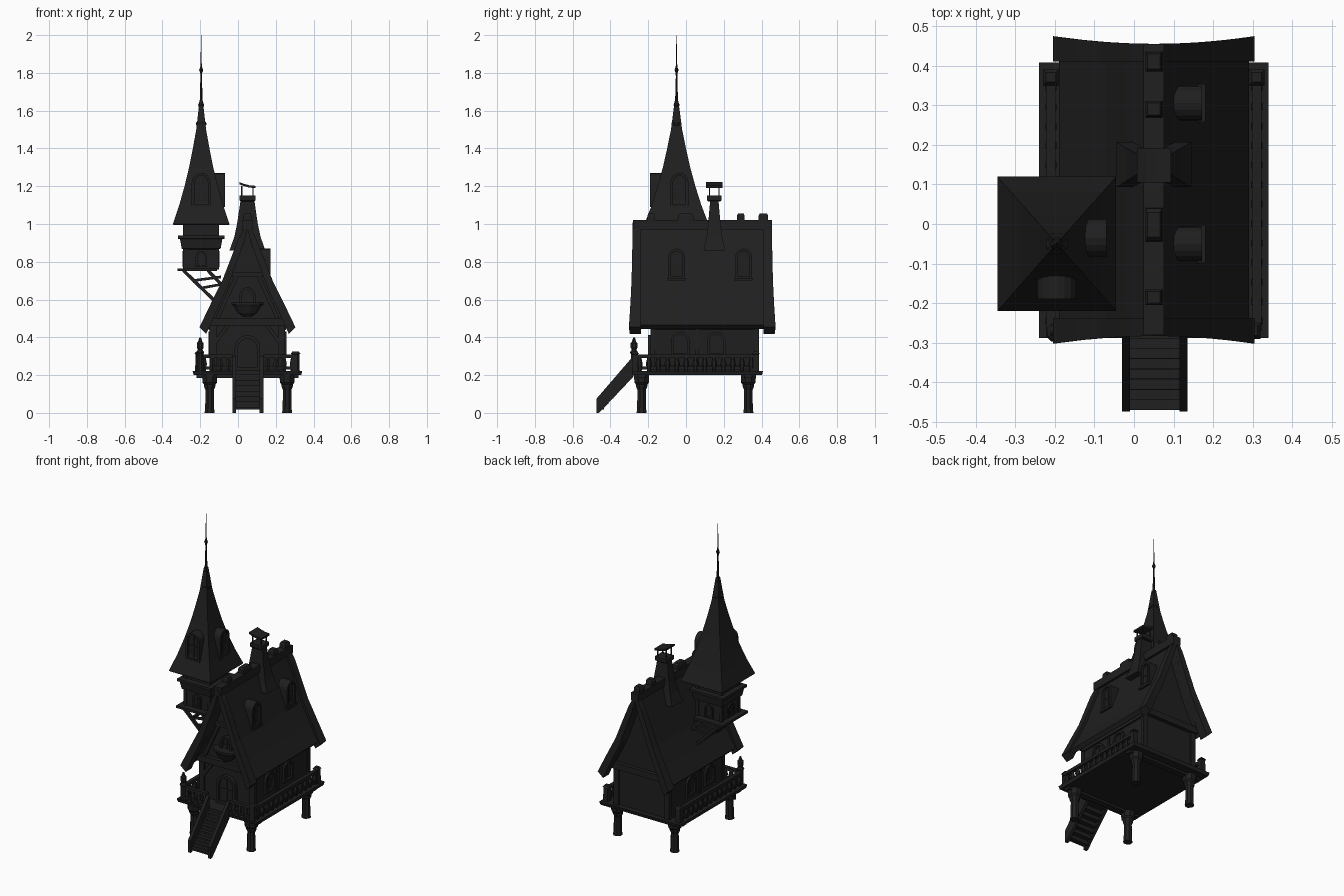
import bpy, bmesh
from math import pi, sin, cos
from mathutils import Vector, Matrix

if "Cube" in bpy.data.objects:
    bpy.data.objects.remove(bpy.data.objects["Cube"])

SOOT = (0.014, 0.014, 0.014, 1)
mat = bpy.data.materials.new("soot_black")
mat.use_nodes = True
mat.diffuse_color = SOOT
bsdf = mat.node_tree.nodes["Principled BSDF"]
bsdf.inputs["Base Color"].default_value = SOOT
bsdf.inputs["Roughness"].default_value = 0.9
CX = 0.05          # house centre line
TX, TY = -0.195, -0.05   # tower axis


def finish(name, bm, matrix=None):
    if matrix:
        bm.transform(matrix)
    bmesh.ops.recalc_face_normals(bm, faces=bm.faces)
    me = bpy.data.meshes.new(name)
    bm.to_mesh(me)
    bm.free()
    me.materials.append(mat)
    ob = bpy.data.objects.new(name, me)
    bpy.context.scene.collection.objects.link(ob)
    return ob


def loft(name, rings, cap=True, closed=False, matrix=None):
    """Skin a list of equal-length point rings."""
    bm = bmesh.new()
    vs = [[bm.verts.new(p) for p in r] for r in rings]
    n = len(vs[0])
    pairs = list(zip(vs, vs[1:])) + ([(vs[-1], vs[0])] if closed else [])
    for a, b in pairs:
        for i in range(n):
            j = (i + 1) % n
            bm.faces.new((a[i], a[j], b[j], b[i]))
    if cap and not closed:
        bm.faces.new(vs[0])
        bm.faces.new(vs[-1])
    return finish(name, bm, matrix)


def box(name, x, y, z):
    ring = lambda h: [(x[0], y[0], h), (x[1], y[0], h), (x[1], y[1], h), (x[0], y[1], h)]
    return loft(name, [ring(z[0]), ring(z[1])])


def stack(name, cx, cy, levels, sides=4, aspect=1.0):
    """Tower of rings: levels are (z, half width)."""
    k = 1 / cos(pi / sides)
    rings = [[(cx + r * k * cos(2 * pi * (i + .5) / sides),
               cy + r * k * aspect * sin(2 * pi * (i + .5) / sides), z)
              for i in range(sides)] for z, r in levels]
    return loft(name, rings)


def beam(name, p, q, w, h=None):
    p, q, h = Vector(p), Vector(q), h or w
    d = q - p
    m = Matrix.Translation((p + q) / 2) @ d.to_track_quat('X', 'Z').to_matrix().to_4x4()
    bm = bmesh.new()
    bmesh.ops.create_cube(bm, size=1, matrix=m @ Matrix.Diagonal((d.length, w, h, 1)))
    return finish(name, bm)


def arch(w, h, y, n=8):
    """Round-headed outline standing on z = 0."""
    r = w / 2
    return [(-r, y, 0), (r, y, 0)] + [
        (r * cos(pi * i / n), y, h - r + r * sin(pi * i / n)) for i in range(n + 1)]


def opening(name, loc, angle, w, h, depth, rim=.014, proud=.015):
    """Arched frame with pane and glazing bars, facing -y before rotation."""
    m = Matrix.Translation(loc) @ Matrix.Rotation(angle, 4, 'Z')
    inner = lambda y: [(x, y, z + rim) for x, y, z in arch(w - 2 * rim, h - 2 * rim, y)]
    loft(name + "_frame", [arch(w, h, depth), arch(w, h, -proud), inner(-proud), inner(depth)],
         closed=True, matrix=m)
    loft(name + "_pane", [inner(0), inner(depth)], matrix=m)
    for a, b in (((0, 0, rim), (0, 0, h - rim)), ((-w / 2 + rim, 0, h * .5), (w / 2 - rim, 0, h * .5))):
        beam(name + "_bar", m @ Vector(a), m @ Vector(b), .008)


# Deck on four posts
stack("deck", .05, .06, [(.2, .285), (.222, .29)], aspect=1.2)
for x in (-.15, .26):
    for y in (-.235, .33):
        stack("post", x, y, [(0, .027), (.02, .024), (.12, .022), (.14, .03), (.15, .03),
                             (.16, .038), (.195, .04), (.2, .04)], 8)
for y in (-.235, .33):
    box("deck_joist", (-.22, .32), (y - .02, y + .02), (.185, .202))

# Walls with gables, and the timber frame on them
outline = [(-.19, .22), (.19, .22), (.195, .5), (.12, .68), (.06, .83), (0, .99),
           (-.06, .83), (-.12, .68), (-.195, .5)]
loft("walls", [[(CX + x, y, z) for x, z in outline] for y in (-.175, .375)])
for s in (-1, 1):
    for y in (-.175, .375):
        box("corner_timber", sorted((CX + s * .165, CX + s * .2)), (y - .012, y + .012), (.22, .47))
    box("side_sill", sorted((CX + s * .185, CX + s * .2)), (-.175, .375), (.22, .25))
    box("side_plate", sorted((CX + s * .185, CX + s * .205)), (-.175, .375), (.44, .47))
    box("side_stud", sorted((CX + s * .185, CX + s * .2)), (.05, .07), (.22, .46))
    for y in (-.03, .16):
        opening("side_window", (CX + s * .192, y, .3), s * pi / 2, .1, .13, .02)
    beam("front_brace", (CX + s * .18, -.178, .36), (CX + s * .1, -.178, .47), .02)
    beam("gable_brace", (CX + s * .16, -.18, .5), (CX + s * .06, -.18, .72), .02)
for y in (-.185, .385):
    box("gable_beam", (CX - .205, CX + .205), (y - .015, y + .015), (.46, .5))
box("collar_beam", (CX - .08, CX + .08), (-.195, -.17), (.72, .745))

# Front door, gable window and its bowl balcony
opening("door", (CX, -.185, .222), 0, .135, .19, .02, rim=.018)
opening("gable_window", (CX, -.185, .55), 0, .085, .115, .02)
stack("balcony", CX, -.195, [(.51, .02), (.53, .05), (.56, .07), (.575, .085), (.585, .085)],
      12, aspect=.6)

# Main roof: flared shell with heavier barge trim at both ends
profile = [(0, 1.0), (.03, .92), (.07, .82), (.12, .69), (.18, .57), (.24, .465)]


def roof_shell(name, out, thick, front, back):
    """front and back give y from the distance to the ridge."""
    half = [(x + out * (x > 0), z + out * .6 - (.02 if x > .2 else 0) * (out > 0)) for x, z in profile]
    top = [(-x, z) for x, z in half[:0:-1]] + half
    low = [(x * (1 - thick * .35 / .24) - (thick * .5 if x > 0 else -thick * .5 if x < 0 else 0),
            z - thick * .9) for x, z in top]
    ring = lambda f: [(CX + x, f(abs(x)), z) for x, z in top + low[::-1]]
    a, b = ring(front), ring(back)
    bm = bmesh.new()
    va, vb = [bm.verts.new(p) for p in a], [bm.verts.new(p) for p in b]
    n, m = len(va), len(top)
    for i in range(n):
        j = (i + 1) % n
        bm.faces.new((va[i], va[j], vb[j], vb[i]))
    for v in (va, vb):
        for i in range(m - 1):
            bm.faces.new((v[i], v[i + 1], v[n - 2 - i], v[n - 1 - i]))
    return finish(name, bm)


roof_shell("roof", 0, .022, lambda d: -.26, lambda d: .43)
roof_shell("front_barge", .014, .04, lambda d: -.283 - .3 * d * d, lambda d: -.237)
roof_shell("back_barge", .014, .04, lambda d: .41, lambda d: .455 + .3 * d * d)

# Ridge capping with raised blocks
box("ridge_cap", (CX - .026, CX + .026), (-.28, .455), (.97, 1.022))
for y, w in ((-.185, .02), (-.002, .043), (.29, .021), (.41, .026)):
    stack("ridge_block", CX, y, [(1.0, .022), (1.045, .021), (1.056, .016)], aspect=w / .022)

# Roof dormers on the left slope
for y in (-.05, .305):
    opening("roof_dormer", (CX + .107, y, .71), pi / 2, .088, .16, .1)
    box("dormer_sill", (.13, .18), (y - .048, y + .048), (.7, .715))

# Chimney straddling the ridge
stack("chimney", CX, .15, [(.86, .095), (.93, .07), (1.0, .055), (1.08, .043), (1.13, .036)], aspect=.6)
stack("chimney_collar", CX, .15, [(1.12, .036), (1.125, .042), (1.15, .042), (1.152, .036)], aspect=.9)
for x in (-.03, .03):
    for y in (.125, .175):
        beam("cap_leg", (CX + x, y, 1.15), (CX + x, y, 1.2), .006)
cap = [(-.043, 1.222), (-.02, 1.213), (.01, 1.205), (.043, 1.202)]
loft("chimney_cap", [[(CX + x, y, z) for x, z in cap + [(x, z - .012) for x, z in cap[::-1]]]
                     for y in (.105, .192)])

# Hanging tower: floor, body, corbelled band, struts
box("tower_floor", (TX - .125, TX + .085), (TY - .13, TY + .13), (.75, .765))
stack("tower_body", TX, TY, [(.76, .088), (1.02, .09)])
stack("tower_band", TX, TY, [(.865, .09), (.87, .103), (.92, .112), (.922, .123), (.938, .123), (.94, .09)])
for a in range(4):
    d = Matrix.Rotation(a * pi / 2, 3, 'Z') @ Vector((0, -.09, 0))
    opening("tower_window", (TX + d.x, TY + d.y, .772), a * pi / 2, .06, .085, .02, rim=.01, proud=.008)
for x in (-.085, .085):
    for y in (-.085, .085):
        box("tower_corner", (TX + x - .01, TX + x + .01), (TY + y - .01, TY + y + .01), (.76, 1.0))
for y in (TY - .1, TY + .1):
    beam("long_strut", (-.29, y, .755), (-.1, y, .57), .018)
    beam("short_strut", (-.16, y, .755), (-.06, y, .65), .018)
    beam("strut_tie", (-.24, y, .7), (-.09, y, .72), .014)
    beam("strut_tie", (-.2, y, .66), (-.09, y, .68), .014)
for x, z in ((-.23, .695), (-.15, .62)):
    beam("strut_rung", (x, TY - .1, z), (x, TY + .1, z), .014)

# Tower spire, dormers and finial
stack("spire", TX, TY, [(.995, .145), (1.0, .15), (1.1, .116), (1.2, .088), (1.3, .064),
                        (1.4, .044), (1.5, .026), (1.65, .009)], aspect=1.13)
opening("spire_dormer", (TX, TY - .125, 1.09), 0, .1, .18, .1)
opening("spire_dormer", (TX + .11, TY + .015, 1.09), pi / 2, .095, .18, .1)
stack("finial_ring", TX, TY, [(1.515, .02), (1.525, .027), (1.535, .027), (1.55, .016)], 8)
stack("finial_collar", TX, TY, [(1.61, .01), (1.63, .016), (1.65, .008)], 8)
stack("finial_spike", TX, TY, [(1.64, .008), (1.78, .004), (1.8, .005), (1.815, .011), (1.83, .005),
                               (1.85, .003), (2.0, .001)], 8)

# Stairs
STEPS = 7
for i in range(STEPS):
    y, z = -.455 + i * .026, .03 + i * .029
    box("stair_tread", (-.015, .12), (y - .015, y + .02), (z - .012, z))
    box("stair_riser", (-.015, .12), (y + .01, y + .016), (z - .012, z + .02))
side = [(-.474, 0), (-.46, 0), (-.28, .19), (-.28, .3), (-.474, .075)]
for x in (-.03, .115):
    loft("stair_stringer", [[(a, y, z) for y, z in side] for a in (x, x + .02)])


# Railings round the front and both sides
def railing(a, b, count):
    a, b = Vector(a), Vector(b)
    lift = lambda p, z: (p.x, p.y, z)
    beam("top_rail", lift(a, .3), lift(b, .3), .024, .02)
    beam("low_rail", lift(a, .238), lift(b, .238), .014)
    for i in range(count):
        p = a.lerp(b, (i + .5) / count)
        stack("baluster", p.x, p.y, [(.22, .009), (.26, .014), (.295, .007)], 6)


railing((-.2, -.27, 0), (-.03, -.27, 0), 4)
railing((.135, -.27, 0), (.31, -.27, 0), 4)
railing((-.21, -.27, 0), (-.21, .37, 0), 13)
railing((.31, -.27, 0), (.31, .37, 0), 13)
for x, y in ((.3, -.27), (-.21, .37), (.31, .37)):
    stack("rail_post", x, y, [(.22, .017), (.31, .015), (.313, .02), (.325, .012)])
stack("lantern_post", -.2, -.275, [(.22, .018), (.31, .016), (.32, .022), (.335, .012), (.345, .018),
                                   (.37, .018), (.375, .012), (.4, .004)], 8)
